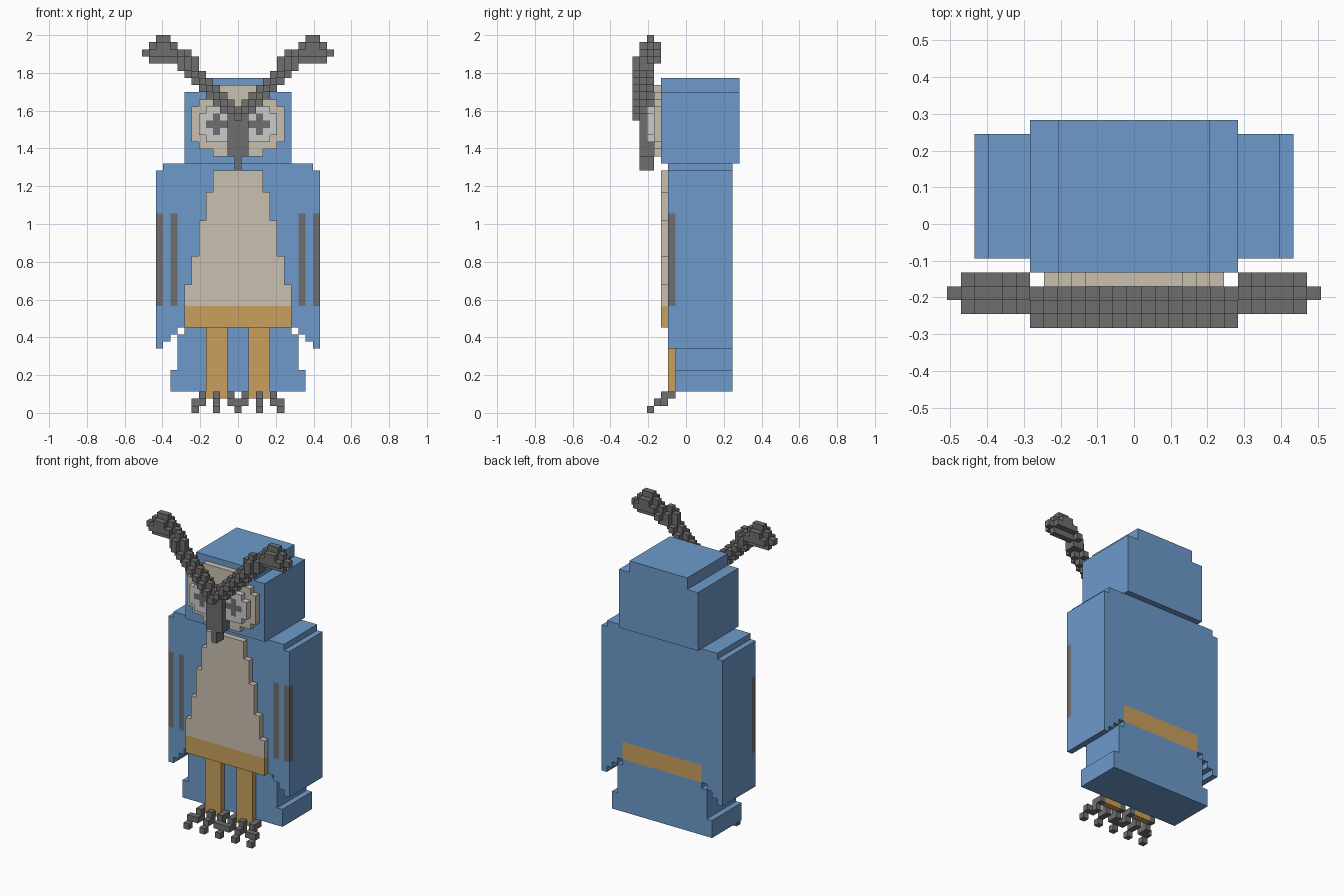
import bpy
import bmesh
from mathutils import Vector

if "Cube" in bpy.data.objects:
    bpy.data.objects.remove(bpy.data.objects["Cube"], do_unlink=True)

U = 2 / 53  # edge of one block


def material(name, *rgb):
    lin = [((c / 255 + 0.055) / 1.055) ** 2.4 for c in rgb] + [1]
    m = bpy.data.materials.new(name)
    m.use_nodes = True
    m.diffuse_color = lin
    m.node_tree.nodes["Principled BSDF"].inputs["Base Color"].default_value = lin
    return m


BLUE = material("feather blue", 109, 154, 203)
TAN = material("belly tan", 201, 192, 176)
ORANGE = material("leg orange", 201, 160, 92)
GREY = material("dark grey", 110, 110, 110)
LIGHT = material("eye light grey", 203, 203, 203)


def box(x0, x1, y0, y1, z0, z1):
    """Blocks with inclusive x, half-open y and z ranges."""
    return {(x, y, z) for x in range(x0, x1 + 1)
            for y in range(y0, y1) for z in range(z0, z1)}


def wide(half, y0, y1, z0, z1):
    return box(-half, half, y0, y1, z0, z1)


def mirror(cells):
    return cells | {(-x, y, z) for x, y, z in cells}


def build(name, cells, mat):
    """Skin a set of blocks with its outer faces and merge flat areas."""
    bm = bmesh.new()
    verts = {}

    def vert(p):
        key = tuple(round(c * 2) for c in p)
        if key not in verts:
            verts[key] = bm.verts.new((p.x * U, (p.y - 7) * U, (p.z + 0.5) * U))
        return verts[key]

    for cell in sorted(cells):
        for axis in range(3):
            for sign in (-1, 1):
                n = Vector((0, 0, 0))
                n[axis] = sign
                if tuple(int(c + d) for c, d in zip(cell, n)) in cells:
                    continue
                a = Vector((0, 0, 0))
                a[(axis + 1) % 3] = 0.5
                b = n.cross(a)
                mid = Vector(cell) + n / 2
                bm.faces.new([vert(mid + o) for o in (a + b, b - a, -a - b, a - b)])
    bmesh.ops.recalc_face_normals(bm, faces=bm.faces)
    bmesh.ops.dissolve_limit(bm, angle_limit=0.01, verts=bm.verts, edges=bm.edges)
    mesh = bpy.data.meshes.new(name)
    bm.to_mesh(mesh)
    bm.free()
    mesh.materials.append(mat)
    obj = bpy.data.objects.new(name, mesh)
    bpy.context.collection.objects.link(obj)
    return obj


# Body with stepped wing tips, and wing stripes set into its front
stripes = mirror(box(9, 9, 5, 6, 15, 28) | box(11, 11, 5, 6, 15, 28))
body = wide(11, 5, 14, 15, 34) | wide(10, 5, 14, 34, 35)
for x, bottom in zip(range(8, 12), range(12, 8, -1)):
    body |= mirror(box(x, x, 5, 14, bottom, 15))
build("body", body - stripes, BLUE)
build("wing_stripes", stripes, GREY)

# Band, tail and legs
build("lower_band", wide(7, 4, 14, 12, 15), ORANGE)
build("tail", wide(9, 6, 14, 3, 6) | wide(8, 6, 14, 6, 11) | wide(7, 6, 14, 11, 12), BLUE)
for side, name in ((1, "left"), (-1, "right")):
    leg = box(2, 4, 5, 6, 2, 12)
    build(name + "_leg", {(side * x, y, z) for x, y, z in leg}, ORANGE)

# Belly panel narrowing upwards
belly = set()
for half, z0, z1 in ((7, 15, 18), (6, 18, 22), (5, 22, 27), (4, 27, 31), (3, 31, 34)):
    belly |= wide(half, 4, 5, z0, z1)
build("belly", belly, TAN)

# Head and face disc
build("head", wide(7, 4, 15, 35, 45) | wide(5, 4, 15, 45, 47), BLUE)
face = set()
for half, z0, z1 in ((3, 36, 37), (5, 37, 38), (6, 38, 43), (5, 43, 44), (4, 44, 45), (3, 45, 46)):
    face |= wide(half, 3, 4, z0, z1)
build("face", face, TAN)

# Eyes with cross-shaped pupils
pupils = mirror(box(2, 4, 2, 3, 40, 41) | box(3, 3, 2, 3, 39, 42))
eyes = mirror(box(2, 4, 2, 3, 38, 43) | box(1, 5, 2, 3, 39, 42))
beak = wide(1, 1, 3, 36, 41) | wide(0, 1, 3, 34, 36)
build("eyes", eyes - pupils - beak, LIGHT)
build("pupils", pupils, GREY)

# Plumes: a plus-shaped brush swept along a diagonal path, joined to the beak
path = [(i, 1, 41 + i) for i in range(8)] + [(7, 1, 49)]
path += [(8, 2, 49), (9, 2, 50), (10, 2, 51), (11, 2, 51), (11, 2, 50), (10, 2, 50), (12, 2, 50)]
plumes = set()
for x, y, z in path:
    for d in (-1, 0, 1):
        plumes |= {(x + d, y, z), (x, y + d, z), (x, y, z + d)}
build("plumes_and_beak", mirror(plumes) | beak, GREY)

# Toes: three per foot, the inner ones meeting in the middle
toes = set()
for s in (-1, 0, 1):
    x = 3 + 2 * s
    tip = x + s
    toes |= box(x, x, 4, 6 if s else 5, 2, 3) | box(x, x, 4, 5, 1, 2)
    toes |= box(min(x, tip), max(x, tip), 3, 4, 1, 2) | box(tip, tip, 2, 3, 0, 1)
build("toes", mirror(toes), GREY)
